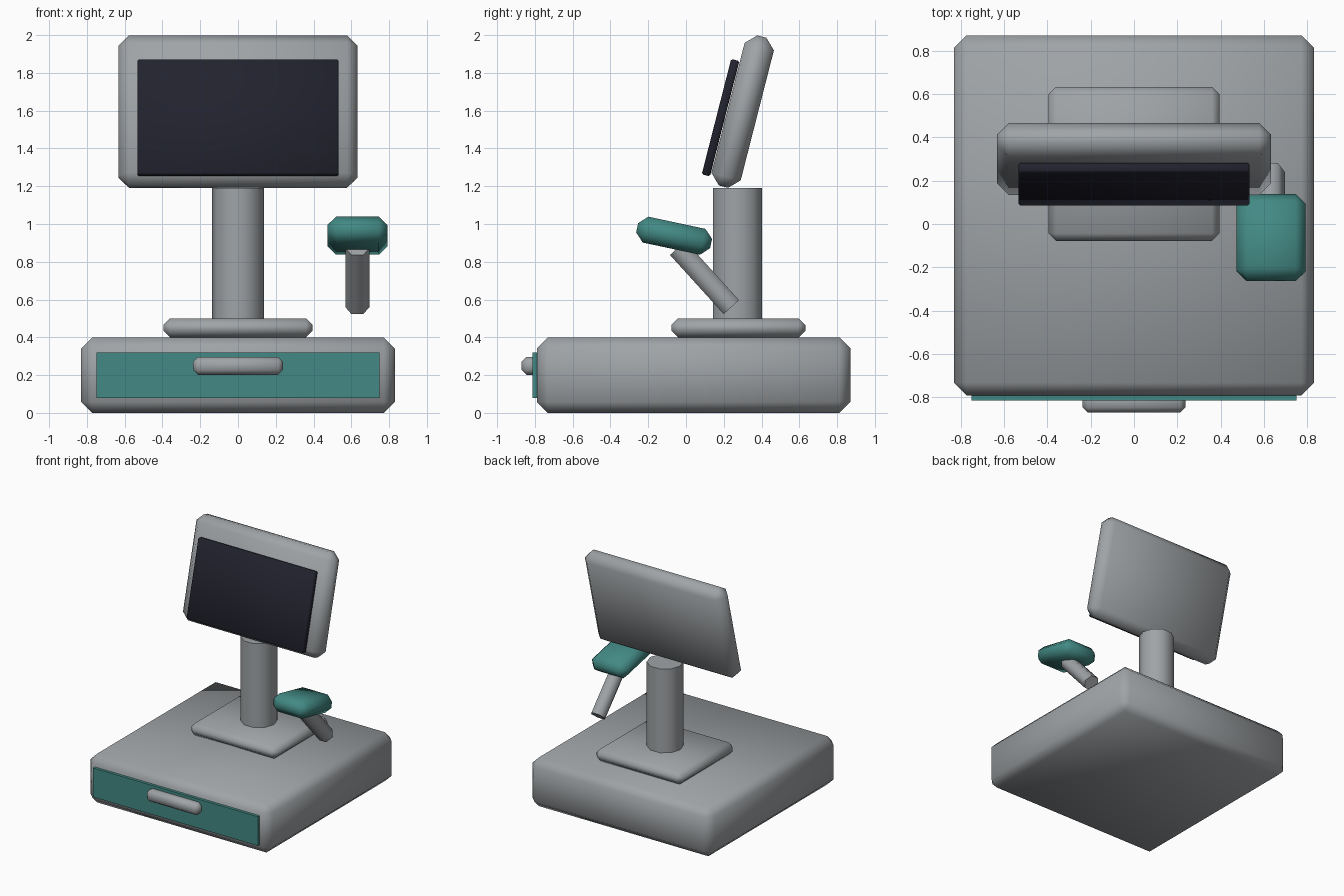
import bpy, bmesh
from math import radians, pi
from mathutils import Vector, Matrix

if "Cube" in bpy.data.objects:
    bpy.data.objects.remove(bpy.data.objects["Cube"])


def material(name, color):
    mat = bpy.data.materials.new(name)
    mat.use_nodes = True
    mat.diffuse_color = (*color, 1)
    mat.node_tree.nodes["Principled BSDF"].inputs["Base Color"].default_value = (*color, 1)
    return mat


grey = material("warm_grey", (0.35, 0.37, 0.385))
teal = material("teal", (0.055, 0.25, 0.23))
dark = material("dark_glass", (0.016, 0.016, 0.028))


def finish(name, bm, mat, location, rotation):
    """Turn a bmesh into a placed, softly shaded object."""
    mesh = bpy.data.meshes.new(name)
    bm.to_mesh(mesh)
    bm.free()
    mesh.materials.append(mat)
    obj = bpy.data.objects.new(name, mesh)
    bpy.context.collection.objects.link(obj)
    obj.location = location
    obj.rotation_euler = rotation
    bpy.ops.object.select_all(action="DESELECT")
    obj.select_set(True)
    bpy.context.view_layer.objects.active = obj
    bpy.ops.object.shade_smooth_by_angle(angle=radians(62))
    return obj


def box(name, mat, size, location, bevel=0, tilt=0):
    """Chamfered box, tilted about the x axis."""
    bm = bmesh.new()
    bmesh.ops.create_cube(bm, size=1, matrix=Matrix.Diagonal((*size, 1)))
    if bevel:
        bmesh.ops.bevel(bm, geom=bm.edges[:], offset=bevel, segments=1,
                        profile=0.5, affect="EDGES")
    return finish(name, bm, mat, location, (tilt, 0, 0))


def rod(name, mat, start, end, radius, sides):
    """Prism between two points, with corners on its x axis."""
    start, end = Vector(start), Vector(end)
    axis = end - start
    bm = bmesh.new()
    bmesh.ops.create_cone(bm, cap_ends=True, segments=sides, radius1=radius,
                          radius2=radius, depth=axis.length,
                          matrix=Matrix.Rotation(pi / 2, 4, "Z"))
    tilt = Vector((axis.z, -axis.y)).angle_signed(Vector((1, 0)))
    return finish(name, bm, mat, (start + end) / 2, (tilt, 0, 0))


# Cash drawer housing with its front panel and handle
box("drawer_housing", grey, (1.66, 1.66, 0.4), (0, 0.04, 0.2), 0.058)
box("drawer_front", teal, (1.5, 0.04, 0.24), (0, -0.793, 0.2))
box("drawer_handle", grey, (0.475, 0.1, 0.095), (0, -0.82, 0.249), 0.025)

# Stand
box("stand_plate", grey, (0.79, 0.71, 0.1), (0, 0.277, 0.45), 0.035)
rod("stand_post", grey, (0, 0.272, 0.49), (0, 0.272, 1.19), 0.137, 10)

# Tilted display
lean = -0.25
box("display_case", grey, (1.265, 0.82, 0.16)[::2] + (0.82,), (0, 0.3, 1.595), 0.055, lean)
box("display_screen", dark, (1.065, 0.045, 0.63), (0, 0.183, 1.563), 0.008, lean)

# Card reader on its slanted arm
box("reader_body", teal, (0.317, 0.4, 0.14), (0.632, -0.063, 0.938), 0.045, -0.21)
rod("reader_arm", grey, (0.632, 0.24, 0.56), (0.632, -0.044, 0.873), 0.0635, 6)
